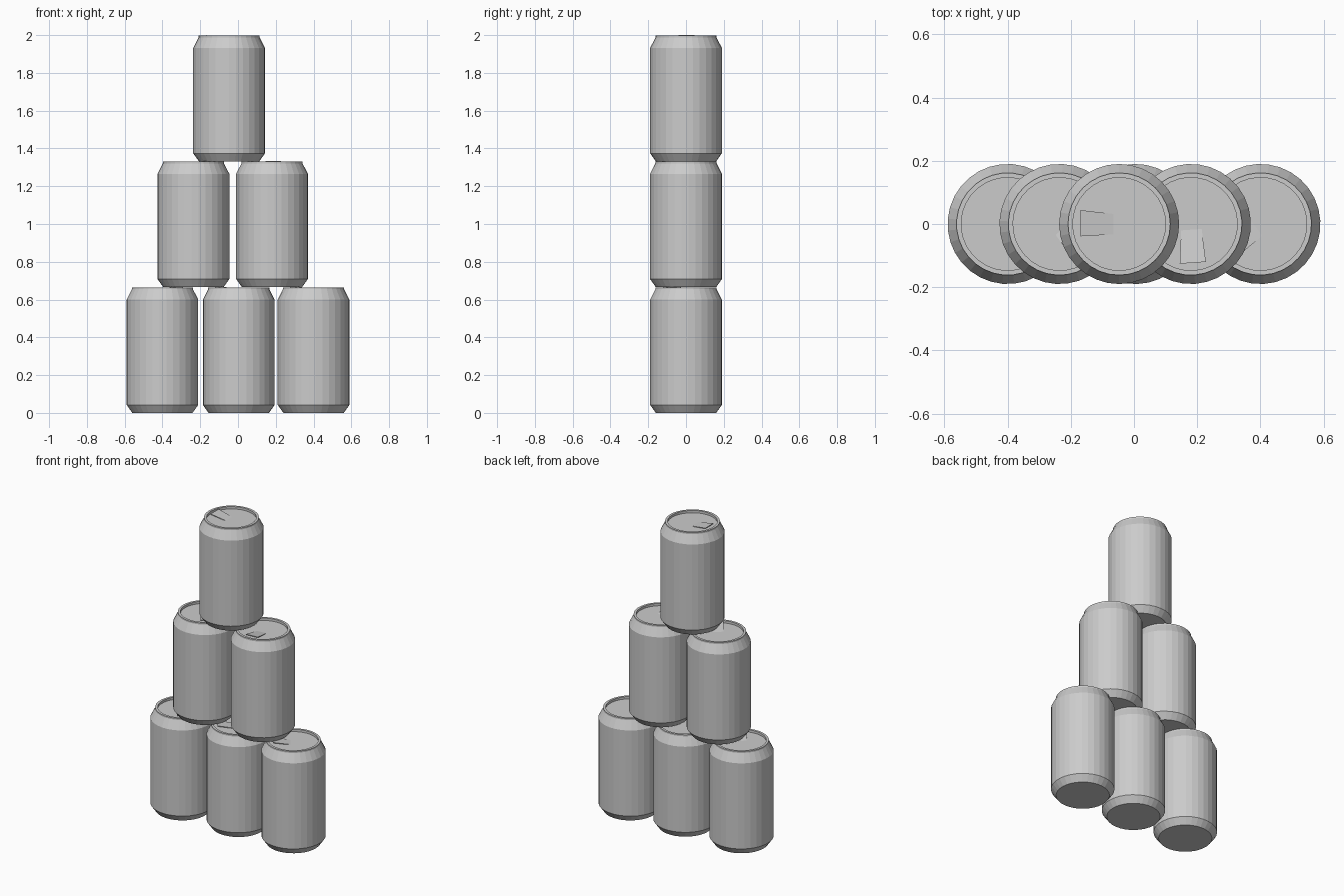
import bpy, bmesh
from math import radians, tau
from mathutils import Matrix, Vector

cube = bpy.data.objects.get("Cube")
if cube:
    bpy.data.objects.remove(cube, do_unlink=True)

SIDES = 32
PITCH = 0.666

# Half section of a can: base, chamfer, wall, shoulder, lip, recessed lid
PROFILE = [(0.16, 0), (0.19, 0.042), (0.19, 0.6), (0.162, 0.655),
           (0.162, 0.665), (0.147, 0.665), (0.147, 0.65)]


def make_mesh(name, bm):
    bmesh.ops.recalc_face_normals(bm, faces=bm.faces)
    mesh = bpy.data.meshes.new(name)
    bm.to_mesh(mesh)
    bm.free()
    return mesh


def can_mesh():
    bm = bmesh.new()
    rings = []
    for radius, z in PROFILE:
        rings.append([bm.verts.new(Matrix.Rotation(tau * i / SIDES, 3, 'Z')
                                   @ Vector((radius, 0, z)))
                      for i in range(SIDES)])
    for low, high in zip(rings, rings[1:]):
        for i in range(SIDES):
            j = (i + 1) % SIDES
            bm.faces.new((low[i], low[j], high[j], high[i]))
    bm.faces.new(rings[0])
    bm.faces.new(rings[-1])
    return make_mesh("can", bm)


def tab_mesh():
    # Tapered plate rising from the lid towards the rim
    outline = [(0.018, -0.032, 0.65), (0.123, -0.044, 0.668),
               (0.123, 0.039, 0.668), (0.018, 0.033, 0.65)]
    bm = bmesh.new()
    top = [bm.verts.new(p) for p in outline]
    bottom = [bm.verts.new((x, y, z - 0.004)) for x, y, z in outline]
    bm.faces.new(top)
    bm.faces.new(bottom[::-1])
    for i in range(4):
        j = (i + 1) % 4
        bm.faces.new((top[i], bottom[i], bottom[j], top[j]))
    return make_mesh("pull_tab", bm)


def place(name, mesh, x, row, turn):
    obj = bpy.data.objects.new(name, mesh)
    obj.location = (x, 0, row * PITCH)
    obj.rotation_euler.z = radians(turn)
    bpy.context.collection.objects.link(obj)


# Stack: name, x, row, turn in degrees
STACK = [("bottom_right", -0.4, 0, 310), ("bottom_middle", 0.004, 0, 215),
         ("bottom_left", 0.4, 0, 217), ("middle_right", -0.236, 1, 312),
         ("middle_left", 0.18, 1, 274), ("top", -0.047, 2, 180)]

can, tab = can_mesh(), tab_mesh()
for name, x, row, turn in STACK:
    place(name + "_can", can, x, row, turn)
    place(name + "_pull_tab", tab, x, row, turn)
